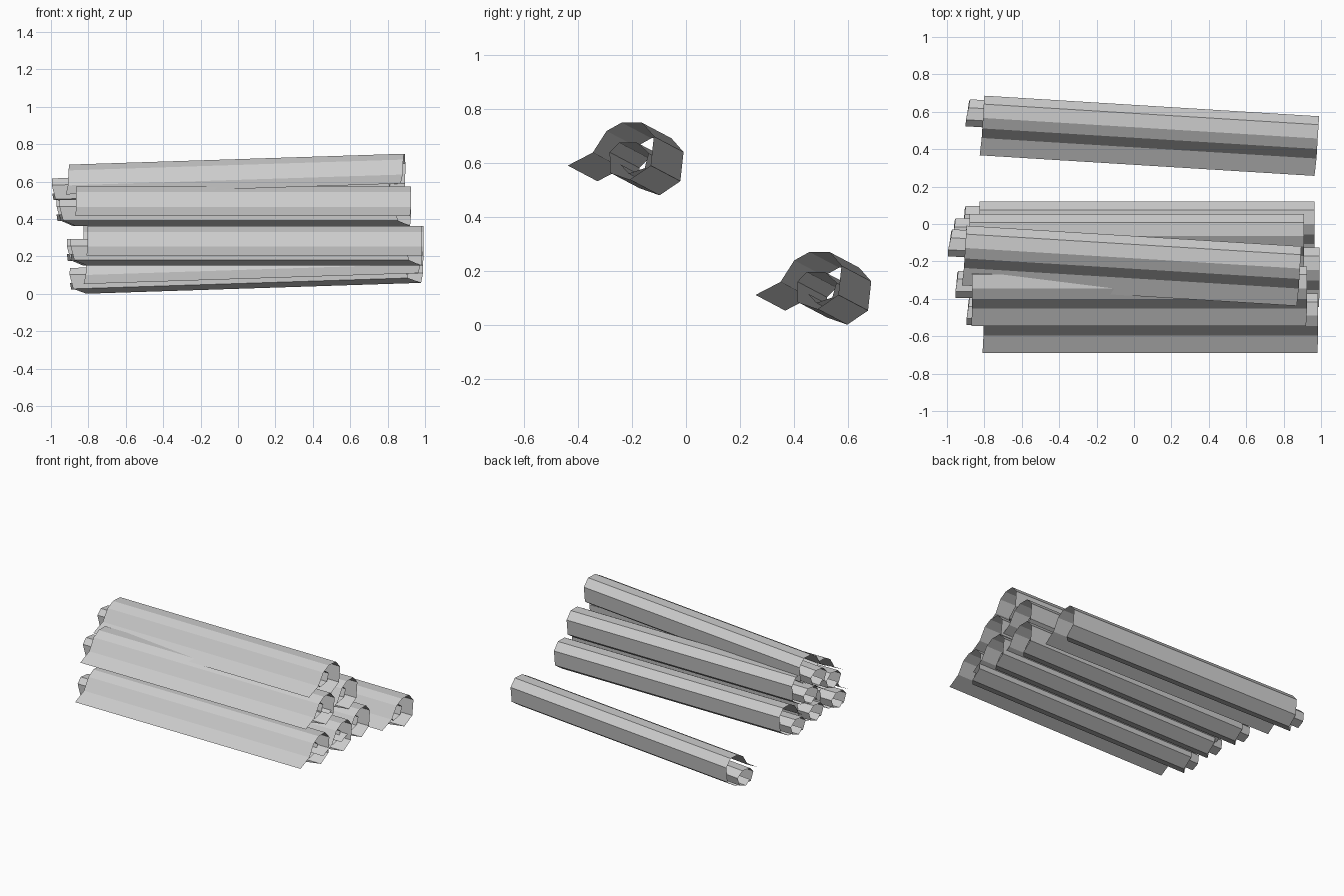
import bpy
import bmesh

if "Cube" in bpy.data.objects:
    bpy.data.objects.remove(bpy.data.objects["Cube"])

# One flat colour for all the sheets
paper = bpy.data.materials.new("pale_grey_sheet")
paper.diffuse_color = (0.6, 0.6, 0.6, 1)
paper.use_nodes = True
paper.node_tree.nodes["Principled BSDF"].inputs["Base Color"].default_value = paper.diffuse_color

# Spiral cross-section of a rolled sheet: (y, z, x shift), from the loose
# flap to the inner end, which slides out of the left side of the roll
SPIRAL = [
    (0.000, 0.052, -0.005), (0.093, 0.100, 0.0), (0.144, 0.180, 0.0),
    (0.200, 0.211, 0.0), (0.274, 0.211, 0.0), (0.319, 0.160, 0.0),
    (0.307, 0.052, 0.0), (0.230, 0.000, -0.005), (0.152, 0.028, -0.07),
    (0.150, 0.104, -0.09), (0.185, 0.140, -0.09), (0.250, 0.140, -0.08),
    (0.295, 0.100, -0.075), (0.280, 0.045, -0.08), (0.220, 0.025, -0.085),
    (0.188, 0.060, -0.09),
]
LENGTH = 1.79


def rolled_sheet(name, x, y, z, dy=0.0, dz=0.0):
    """Open, zero-thickness roll; dy and dz tilt its right end."""
    bm = bmesh.new()
    yaw = -dy / LENGTH
    rows = []
    for py, pz, px in SPIRAL:
        sx = px + py * yaw          # ends stay square to the tilted axis
        left = bm.verts.new((x + sx, y + py + dy * px / LENGTH,
                             z + pz + dz * px / LENGTH))
        right = bm.verts.new((x + sx + LENGTH, left.co.y + dy, left.co.z + dz))
        rows.append((left, right))
    for (a, b), (c, d) in zip(rows, rows[1:]):
        bm.faces.new((a, b, d, c))
    mesh = bpy.data.meshes.new(name)
    bm.to_mesh(mesh)
    bm.free()
    mesh.materials.append(paper)
    obj = bpy.data.objects.new(name, mesh)
    bpy.context.collection.objects.link(obj)


# Bottom row of the stack
rolled_sheet("bottom_roll_front", -0.805, -0.690, 0.152)
rolled_sheet("bottom_roll_middle", -0.797, -0.445, 0.152)
rolled_sheet("bottom_roll_back", -0.825, -0.200, 0.152)

# Middle row
rolled_sheet("middle_roll_front", -0.865, -0.545, 0.364)
rolled_sheet("middle_roll_back", -0.880, -0.265, 0.364)

# Tilted roll on top, and the loose one lying behind the stack
rolled_sheet("top_roll", -0.915, -0.328, 0.480, -0.11, 0.058)
rolled_sheet("loose_roll", -0.820, 0.367, 0.001, -0.11, 0.058)
